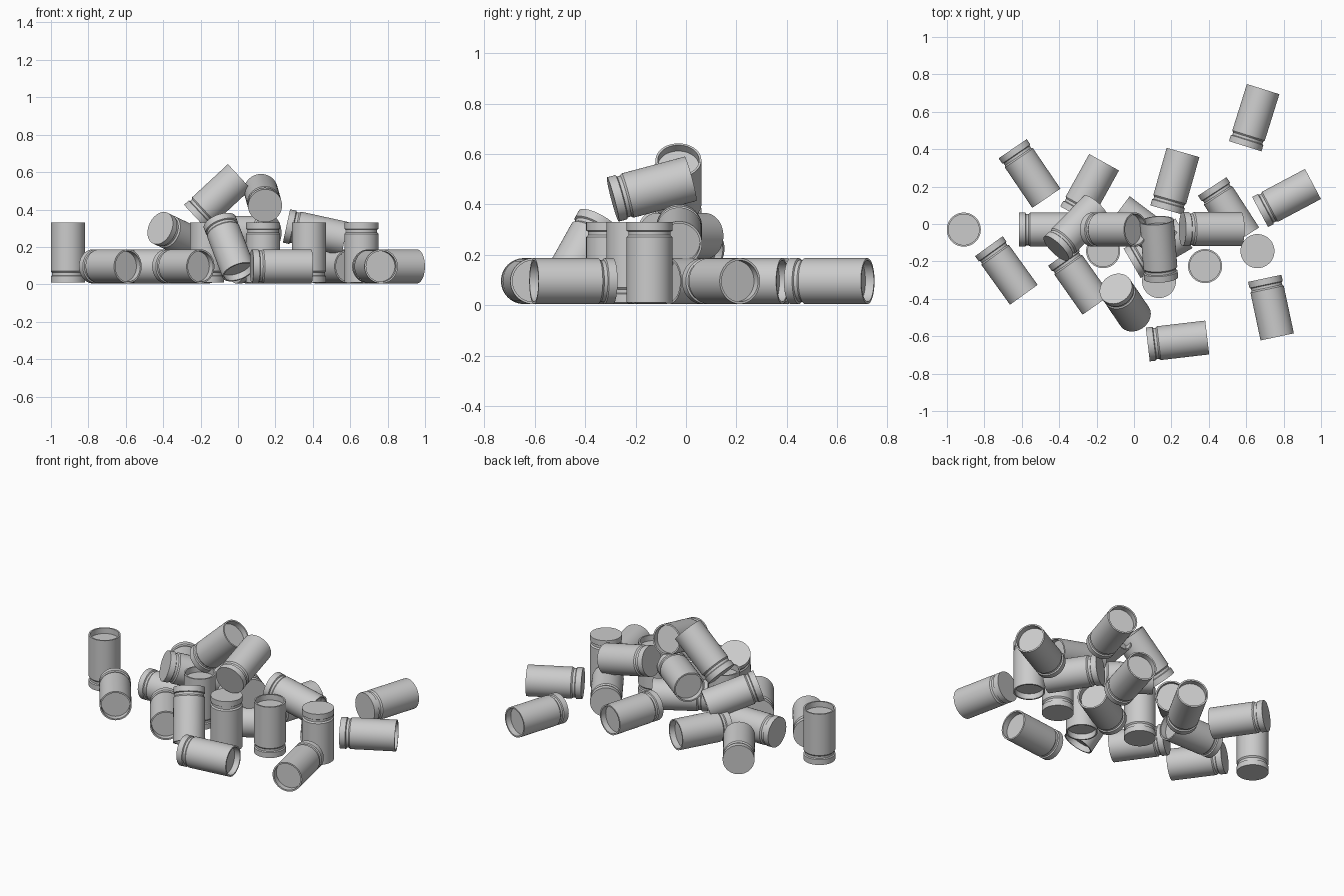
import bpy
import bmesh
from math import tau
from mathutils import Vector, Matrix

if "Cube" in bpy.data.objects:
    bpy.data.objects.remove(bpy.data.objects["Cube"], do_unlink=True)

LENGTH, RADIUS, LYING = 0.32, 0.091, 0.096

# One plain metal colour
metal = bpy.data.materials.new("grey_metal")
metal.use_nodes = True
metal.diffuse_color = (0.6, 0.6, 0.6, 1)
metal.node_tree.nodes["Principled BSDF"].inputs["Base Color"].default_value = (0.6, 0.6, 0.6, 1)


def casing_mesh():
    """Lathed cup: flat base, rim, groove, body and a recessed mouth."""
    inner = RADIUS - 0.009
    groove = RADIUS - 0.007
    profile = [(0, 0), (RADIUS, 0), (RADIUS, 0.034), (groove, 0.038),
               (groove, 0.052), (RADIUS, 0.06), (RADIUS, LENGTH),
               (inner, LENGTH), (inner, LENGTH - 0.035), (0, LENGTH - 0.035)]
    bm = bmesh.new()
    verts = [bm.verts.new((r, 0, z - LENGTH / 2)) for r, z in profile]
    edges = [bm.edges.new(pair) for pair in zip(verts, verts[1:])]
    bmesh.ops.spin(bm, geom=verts + edges, axis=(0, 0, 1), cent=(0, 0, 0),
                   angle=tau, steps=48, use_duplicate=False)
    bmesh.ops.remove_doubles(bm, verts=bm.verts, dist=0.0005)
    bmesh.ops.recalc_face_normals(bm, faces=bm.faces)
    mesh = bpy.data.meshes.new("casing")
    bm.to_mesh(mesh)
    bm.free()
    mesh.materials.append(metal)
    return mesh


mesh = casing_mesh()


def place(name, base, mouth):
    """Put a casing so that it runs from its base towards its mouth."""
    base, mouth = Vector(base), Vector(mouth)
    turn = (mouth - base).to_track_quat("Z", "Y").to_matrix().to_4x4()
    obj = bpy.data.objects.new(name, mesh)
    bpy.context.collection.objects.link(obj)
    obj.matrix_world = Matrix.Translation((base + mouth) / 2) @ turn
    return obj


# Casings lying on the ground: base x, y then mouth x, y
lying = [
    (0.595, 0.417, 0.69, 0.72), (0.674, 0.064, 0.957, 0.214),
    (0.417, 0.203, 0.594, -0.07), (0.70, -0.294, 0.765, -0.60),
    (0.075, -0.644, 0.39, -0.607), (-0.775, -0.12, -0.59, -0.377),
    (-0.647, 0.40, -0.47, 0.14), (-0.385, -0.17, -0.20, -0.433),
    (-0.315, 0.05, -0.16, 0.33), (0.175, 0.075, 0.262, 0.382),
    (-0.615, -0.03, -0.295, -0.03), (-0.01, -0.21, 0.267, -0.05),
]
for i, (bx, by, mx, my) in enumerate(lying):
    place(f"lying_casing_{i + 1}", (bx, by, LYING), (mx, my, LYING))

# Casings standing upright: x, y and whether the mouth points up
standing = [(-0.91, -0.03, True), (0.38, -0.225, True), (-0.165, -0.145, True),
            (0.66, -0.145, False), (0.134, -0.305, False)]
for i, (x, y, mouth_up) in enumerate(standing):
    low, high = (x, y, 0.01), (x, y, 0.01 + LENGTH)
    ends = (low, high) if mouth_up else (high, low)
    place(f"standing_casing_{i + 1}", *ends)

# Casings leaning and piled on top of the others
piled = [
    ((0.259, -0.027, 0.312), (0.572, -0.027, 0.244)),
    ((-0.098, -0.345, 0.333), (0.004, -0.495, 0.065)),
    ((-0.415, -0.13, 0.30), (-0.205, 0.085, 0.20)),
    ((0.175, -0.115, 0.275), (-0.075, 0.074, 0.275)),
    ((-0.227, -0.03, 0.358), (0.008, -0.03, 0.576)),
    ((0.145, -0.29, 0.42), (0.122, 0.018, 0.502)),
]
for i, (base, mouth) in enumerate(piled):
    last = place(f"piled_casing_{i + 1}", base, mouth)

# Round sides smooth, rims sharp (all casings share the mesh)
bpy.ops.object.select_all(action="DESELECT")
last.select_set(True)
bpy.context.view_layer.objects.active = last
bpy.ops.object.shade_smooth_by_angle(angle=0.5)
